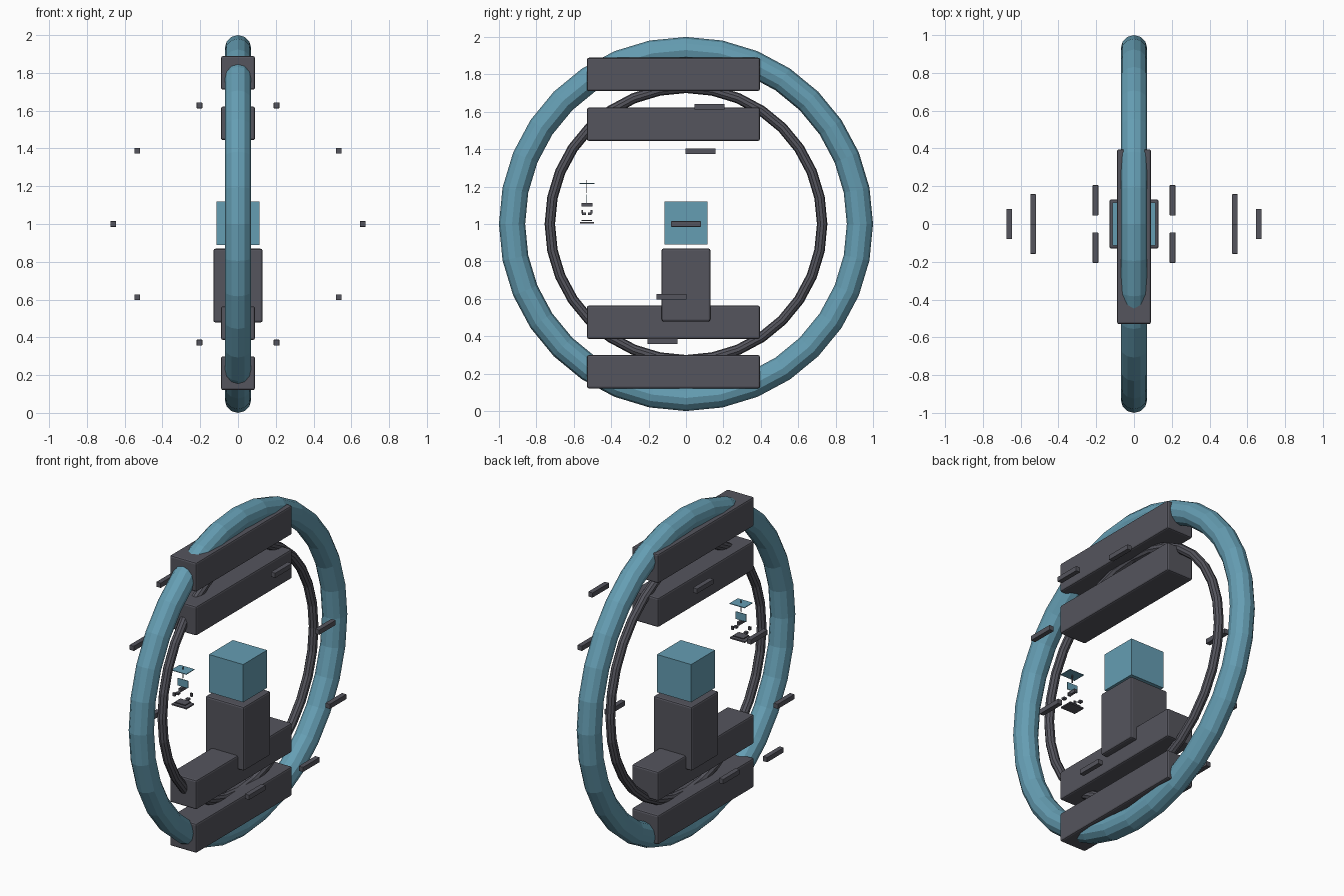
import bpy
from math import cos, sin, pi

if "Cube" in bpy.data.objects:
    bpy.data.objects.remove(bpy.data.objects["Cube"])


def material(name, rgb):
    m = bpy.data.materials.new(name)
    m.diffuse_color = (*rgb, 1)
    m.use_nodes = True
    m.node_tree.nodes["Principled BSDF"].inputs["Base Color"].default_value = m.diffuse_color
    return m


blue = material("blue", (0.13, 0.34, 0.45))
dark = material("dark_grey", (0.09, 0.09, 0.11))


def box(name, center, size, mat=dark, bevel=0.0):
    bpy.ops.mesh.primitive_cube_add(size=1, location=center)
    o = bpy.context.object
    o.name = name
    o.scale = size
    bpy.ops.object.transform_apply(location=False, rotation=False, scale=True)
    o.data.materials.append(mat)
    if bevel:
        b = o.modifiers.new("bevel", 'BEVEL')
        b.width = bevel
        b.segments = 2
    return o


def ring(name, major, minor, minor_sides, mat):
    bpy.ops.mesh.primitive_torus_add(
        major_radius=major, minor_radius=minor, major_segments=32,
        minor_segments=minor_sides, location=(0, 0, 1), rotation=(0, pi / 2, 0))
    o = bpy.context.object
    o.name = name
    o.data.materials.append(mat)


# Two upright rings
ring("outer_ring", 0.93, 0.07, 12, blue)
ring("inner_ring", 0.728, 0.028, 10, dark)

# Four long clamps gripping the rings
for i, z in enumerate((0.21, 0.475, 1.533, 1.8)):
    box(f"ring_clamp_{i + 1}", (0, -0.067, z), (0.18, 0.925, 0.178), dark, 0.01)

# Pedestal and floating cube
box("pedestal", (0, 0, 0.674), (0.26, 0.26, 0.39), dark, 0.01)
box("core_cube", (0, 0, 1.005), (0.23, 0.23, 0.23), blue)

# Tilted halo of small bars
for i in range(10):
    a = i * pi / 5
    box(f"halo_bar_{i + 1}", (0.66 * cos(a), 0.132 * sin(a), 1 + 0.66 * sin(a)),
        (0.03, 0.16, 0.03), dark, 0.002)

# Tiny control station: base, canopy, screen, console
Y = -0.53
box("station_base", (0, Y, 1.006), (0.10, 0.075, 0.008))
box("station_step", (0, Y, 1.019), (0.07, 0.055, 0.005))
box("station_canopy", (0, Y, 1.216), (0.10, 0.08, 0.004), blue)
box("station_screen", (0, Y, 1.135), (0.07, 0.004, 0.045), blue)
box("station_mast", (0, Y, 1.2), (0.004, 0.004, 0.07))
box("station_console", (0, Y, 1.103), (0.016, 0.06, 0.02))
for s in (-1, 1):
    box("station_lever", (s * 0.04, Y + s * 0.025, 1.065), (0.015, 0.01, 0.02))
    box("station_seat", (s * 0.045, Y - s * 0.015, 1.055), (0.02, 0.02, 0.012))
